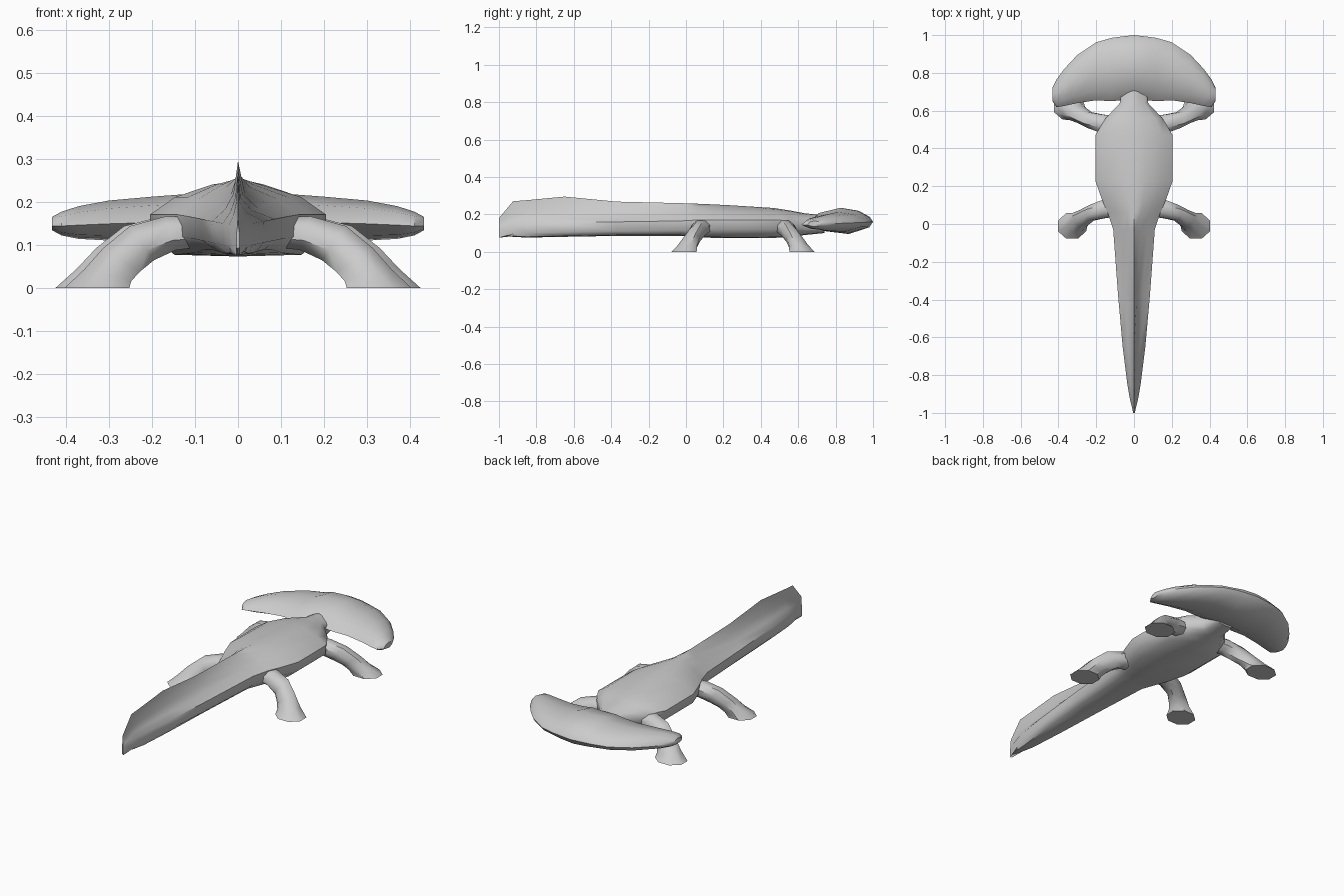
import bpy, bmesh, math

cube = bpy.data.objects.get("Cube")
if cube:
    bpy.data.objects.remove(cube, do_unlink=True)

grey = bpy.data.materials.new("light grey")
grey.use_nodes = True
grey.diffuse_color = (0.6, 0.6, 0.6, 1)
grey.node_tree.nodes["Principled BSDF"].inputs["Base Color"].default_value = (0.6, 0.6, 0.6, 1)


def loft(name, rings, angle=40):
    """Skin a list of equal-length point rings and cap both ends."""
    bm = bmesh.new()
    loops = [[bm.verts.new(p) for p in ring] for ring in rings]
    for a, b in zip(loops, loops[1:]):
        for i in range(len(a)):
            j = (i + 1) % len(a)
            bm.faces.new((a[i], a[j], b[j], b[i]))
    bm.faces.new(loops[0][::-1])
    bm.faces.new(loops[-1])
    bmesh.ops.recalc_face_normals(bm, faces=bm.faces)
    mesh = bpy.data.meshes.new(name)
    bm.to_mesh(mesh)
    bm.free()
    mesh.materials.append(grey)
    obj = bpy.data.objects.new(name, mesh)
    bpy.context.collection.objects.link(obj)
    bpy.ops.object.select_all(action='DESELECT')
    obj.select_set(True)
    bpy.context.view_layer.objects.active = obj
    bpy.ops.object.shade_smooth_by_angle(angle=math.radians(angle))
    return obj


# Body and tail: y, half width, bottom, side, shoulder, ridge heights
BODY = [
    (-1.00, .004, .090, .10, .14, .180),
    (-.925, .022, .080, .12, .17, .270),
    (-.85, .035, .076, .125, .18, .276),
    (-.65, .060, .080, .130, .185, .295),
    (-.37, .085, .085, .135, .19, .268),
    (-.03, .110, .085, .140, .20, .260),
    (.06, .140, .078, .145, .21, .257),
    (.13, .170, .075, .145, .215, .254),
    (.23, .205, .073, .145, .215, .249),
    (.47, .205, .074, .145, .21, .234),
    (.56, .150, .080, .145, .205, .220),
    (.64, .075, .090, .145, .19, .205),
    (.74, .060, .100, .145, .18, .195),
]


def body_ring(y, w, zb, zm, zs, zt):
    fin = min(max((0.25 - y) / 0.7, 0), 1)          # ridge narrows into a tail fin
    half = [(w * (.30 - .12 * fin), zs + (zt - zs) * (.75 - .45 * fin)),
            (w * (.72 - .2 * fin), zs - .004),
            (w, zm + .025), (w * .98, zm - .025),
            (w * .72, zb + .004)]
    pts = [(0, zt)] + half + [(0, zb)] + [(-x, z) for x, z in reversed(half)]
    return [(x, y, z) for x, z in pts]


loft("body_and_tail", [body_ring(*r) for r in BODY], 50)

# Crescent head: x, rear y, front y, bottom, rim, top heights
HEAD = [
    (0, .660, 1.00, .095, .160, .235),
    (.07, .655, .992, .098, .160, .235),
    (.12, .650, .985, .105, .160, .218),
    (.20, .655, .962, .108, .158, .212),
    (.30, .640, .895, .110, .155, .203),
    (.37, .625, .82, .114, .152, .190),
    (.41, .618, .765, .122, .150, .177),
    (.432, .65, .722, .134, .150, .165),
]


def head_ring(x, yr, yf, zb, zm, zt):
    d = yf - yr
    prof = [(0, zm - .006), (.16, zm + (zt - zm) * .62), (.50, zt),
            (.78, zm + (zt - zm) * .78), (.95, zm + (zt - zm) * .35),
            (1, zm), (.94, zm - (zm - zb) * .45),
            (.62, zb), (.22, zm - (zm - zb) * .75)]
    return [(x, yr + d * t, z) for t, z in prof]


left = [head_ring(*r) for r in HEAD]
right = [[(-x, y, z) for x, y, z in ring] for ring in reversed(left[1:])]
loft("head", right + left, 40)

# Sprawling legs: centre x, y offset, z, then section half axes in x, z, y
LEG = [
    (.09, -.01, .130, .000, .035, .050),
    (.165, 0, .127, .012, .040, .050),
    (.235, .020, .104, .030, .040, .042),
    (.285, .050, .065, .045, .028, .044),
    (.318, .072, .030, .058, .014, .052),
    (.345, .090, .000, .080, .000, .068),
]


def leg(name, y0, fore, side, reach):
    rings = []
    for x, dy, z, ax, az, by in LEG:
        ring = []
        for k in range(8):
            a = math.tau * (k + .5) / 8
            c, s = math.cos(a) * 1.07, math.sin(a) * 1.07
            ring.append((side * reach * (x + ax * c), y0 + fore * (dy + by * s), z + az * c))
        rings.append(ring)
    loft(name, rings, 45)


for side, label in ((1, "left"), (-1, "right")):
    leg("front_leg_" + label, .53, 1, side, 1.0)
    leg("hind_leg_" + label, .08, -1, side, .95)
